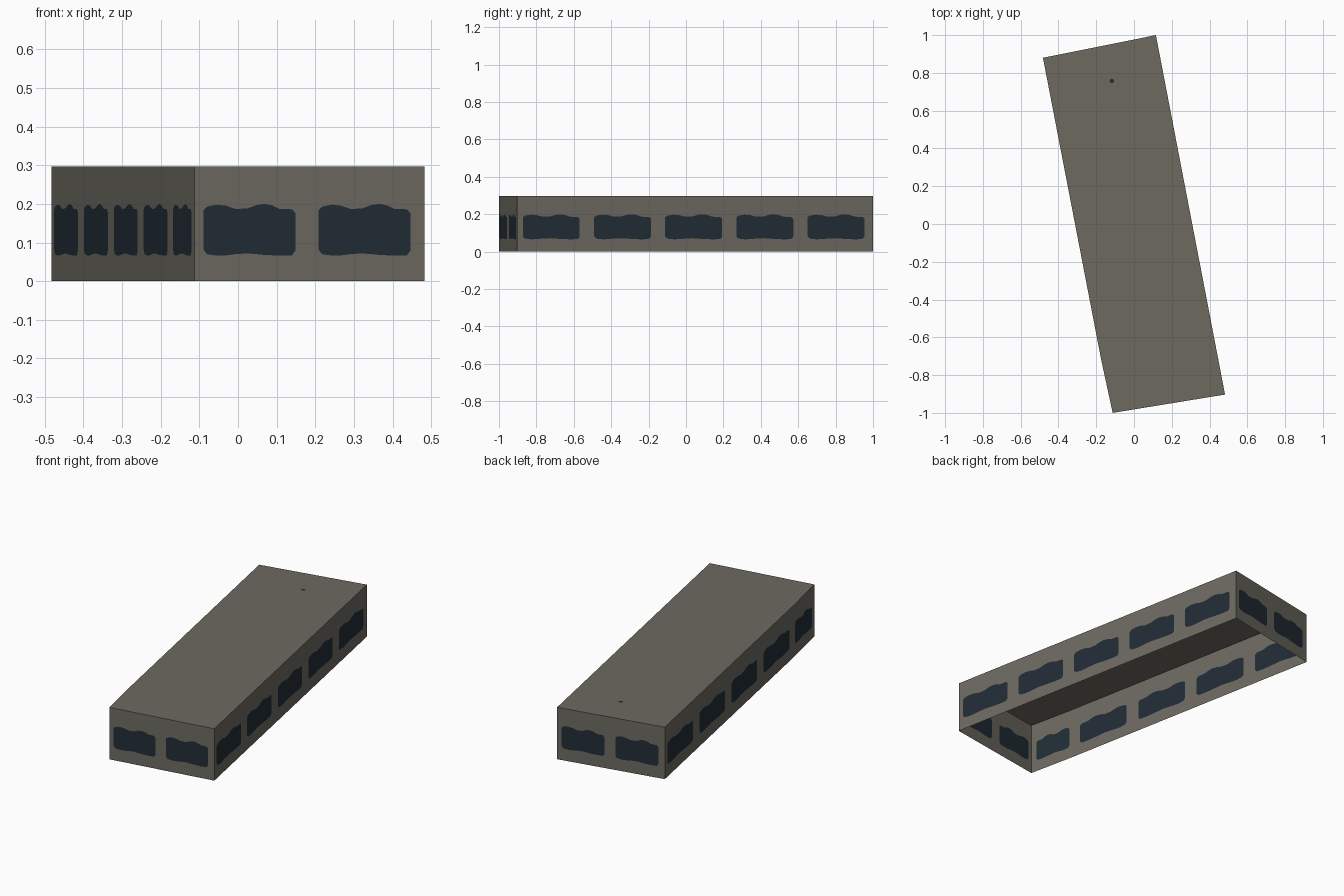
import bpy, bmesh, math
from mathutils import Vector

if "Cube" in bpy.data.objects:
    bpy.data.objects.remove(bpy.data.objects["Cube"])

H = 0.297


def material(name, rgb):
    m = bpy.data.materials.new(name)
    m.diffuse_color = (*rgb, 1)
    m.use_nodes = True
    m.node_tree.nodes["Principled BSDF"].inputs["Base Color"].default_value = m.diffuse_color
    return m


stone = material("grey_stone", (0.153, 0.143, 0.117))
glass = material("dark_glass", (0.016, 0.026, 0.036))

# Footprint corners (counter-clockwise)
FL, FR = Vector((-0.113, -1.0)), Vector((0.482, -0.903))
BR, BL = Vector((0.116, 1.0)), Vector((-0.482, 0.880))
BEND = Vector((-0.173, -0.722))

# Window outline inside one bay: (position along bay, bottom z, top z)
OUTLINE = [(0.080, 0.082, 0.184), (0.11, 0.070, 0.193), (0.20, 0.066, 0.198),
           (0.28, 0.067, 0.195), (0.36, 0.070, 0.187), (0.46, 0.072, 0.188),
           (0.54, 0.070, 0.197), (0.61, 0.068, 0.200), (0.68, 0.067, 0.196),
           (0.74, 0.066, 0.187), (0.85, 0.067, 0.186), (0.88, 0.080, 0.176)]


def finish(name, bm, mats):
    me = bpy.data.meshes.new(name)
    bm.to_mesh(me)
    bm.free()
    for m in mats:
        me.materials.append(m)
    ob = bpy.data.objects.new(name, me)
    bpy.context.collection.objects.link(ob)
    return ob


def wall(name, a, b, bays):
    """Single-skin wall from a to b with a window cut into each bay."""
    cols = [(0.0, 0.082, 0.184, False)]
    for i in range(bays):
        for k, (t, zb, zt) in enumerate(OUTLINE):
            cols.append(((i + t) / bays, zb, zt, k < len(OUTLINE) - 1))
    cols.append((1.0, 0.080, 0.176, False))
    bm = bmesh.new()
    rows = []
    for t, zb, zt, _ in cols:
        p = a.lerp(b, t)
        rows.append([bm.verts.new((p.x, p.y, z)) for z in (0, zb, zt, H)])
    for i in range(len(cols) - 1):
        for j in range(3):
            f = bm.faces.new((rows[i][j], rows[i + 1][j],
                              rows[i + 1][j + 1], rows[i][j + 1]))
            f.material_index = 1 if j == 1 and cols[i][3] else 0
    return finish(name, bm, [stone, glass])


# Walls
wall("front_wall", FL, FR, 2)
wall("right_wall", FR, BR, 5)
wall("back_wall", BR, BL, 2)
wall("left_wall", BL, BEND, 4)
wall("left_wall_front_bay", BEND, FL, 1)

# Flat roof (the underside is open)
bm = bmesh.new()
bm.faces.new([bm.verts.new((p.x, p.y, H)) for p in (FL, FR, BR, BL, BEND)])
finish("roof", bm, [stone])

# Tiny dark spot on the roof
bm = bmesh.new()
bm.faces.new([bm.verts.new((-0.117 + 0.012 * math.cos(i * math.pi / 4),
                            0.757 + 0.012 * math.sin(i * math.pi / 4), H + 0.001))
              for i in range(8)])
finish("roof_spot", bm, [glass])
